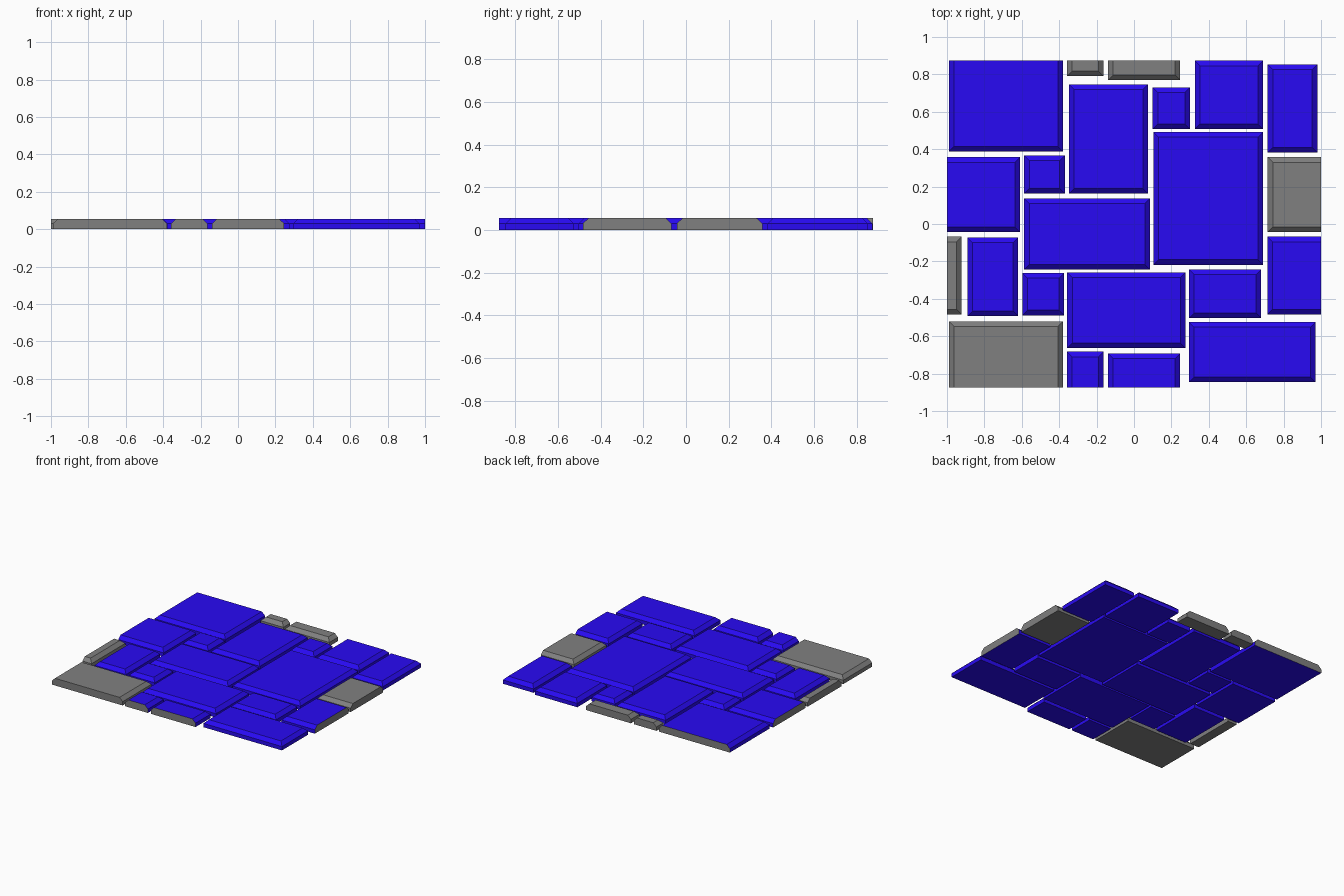
import bpy
import bmesh

if "Cube" in bpy.data.objects:
    bpy.data.objects.remove(bpy.data.objects["Cube"])

HX, HY = 1.0, 0.875            # half size of the repeating paving module
HEIGHT, SHOULDER, BEVEL = 0.056, 0.03, 0.027


def material(name, rgb):
    mat = bpy.data.materials.new(name)
    mat.diffuse_color = (*rgb, 1)
    mat.use_nodes = True
    mat.node_tree.nodes["Principled BSDF"].inputs["Base Color"].default_value = mat.diffuse_color
    return mat


blue = material("blue_stone", (0.022, 0.003, 0.9))
grey = material("grey_stone", (0.216, 0.216, 0.216))


def clamp(v, h):
    return max(-h, min(h, v))


def stone(name, x0, x1, y0, y1, coloured):
    """Chamfered slab, cut off flat where it crosses the module border."""
    bm = bmesh.new()
    rings = []
    for z, i in ((0, 0), (SHOULDER, 0), (HEIGHT, BEVEL)):
        corners = ((x0 + i, y0 + i), (x1 - i, y0 + i), (x1 - i, y1 - i), (x0 + i, y1 - i))
        rings.append([bm.verts.new((clamp(x, HX), clamp(y, HY), z)) for x, y in corners])
    bm.faces.new(rings[0][::-1])
    bm.faces.new(rings[2])
    cut = (y0 < -HY, x1 > HX, y1 > HY, x0 < -HX)
    for low, high in zip(rings, rings[1:]):
        for k in range(4):
            n = (k + 1) % 4
            face = bm.faces.new((low[k], low[n], high[n], high[k]))
            face.material_index = 1 if coloured and cut[k] else 0
    mesh = bpy.data.meshes.new(name)
    # Cut faces of blue stones are bare grey
    for mat in ((blue, grey) if coloured else (grey,)):
        mesh.materials.append(mat)
    bm.to_mesh(mesh)
    bm.free()
    obj = bpy.data.objects.new(name, mesh)
    bpy.context.collection.objects.link(obj)


# Stones as x min, x max, y min, y max; some run over the border
STONES = (
    (-0.99, -0.38, 0.387, 1.23),
    (0.325, 0.69, 0.507, 0.873),
    (0.715, 0.98, 0.382, 0.852),
    (-0.347, 0.075, 0.162, 0.747),
    (0.10, 0.30, 0.507, 0.731),
    (0.105, 0.69, -0.218, 0.491),
    (-1.285, -0.61, -0.043, 0.357),
    (-0.587, -0.37, 0.162, 0.367),
    (-0.587, 0.085, -0.243, 0.136),
    (0.713, 1.077, -0.483, -0.068),
    (-0.89, -0.62, -0.492, -0.073),
    (-0.596, -0.375, -0.488, -0.263),
    (-0.357, 0.275, -0.663, -0.258),
    (0.295, 0.68, -0.503, -0.243),
    (-0.358, -0.163, -0.96, -0.683),
    (-0.138, 0.247, -0.98, -0.693),
    (0.295, 0.97, -0.845, -0.525),
)

for n, (x0, x1, y0, y1) in enumerate(STONES, 1):
    stone(f"paving_stone_{n}", x0, x1, y0, y1, True)
    # Overhanging remainder reappears in grey on the opposite border
    dx = 2 * HX * ((x0 < -HX) - (x1 > HX))
    dy = 2 * HY * ((y0 < -HY) - (y1 > HY))
    if dx or dy:
        stone(f"wrapped_stone_{n}", x0 + dx, x1 + dx, y0 + dy, y1 + dy, False)
